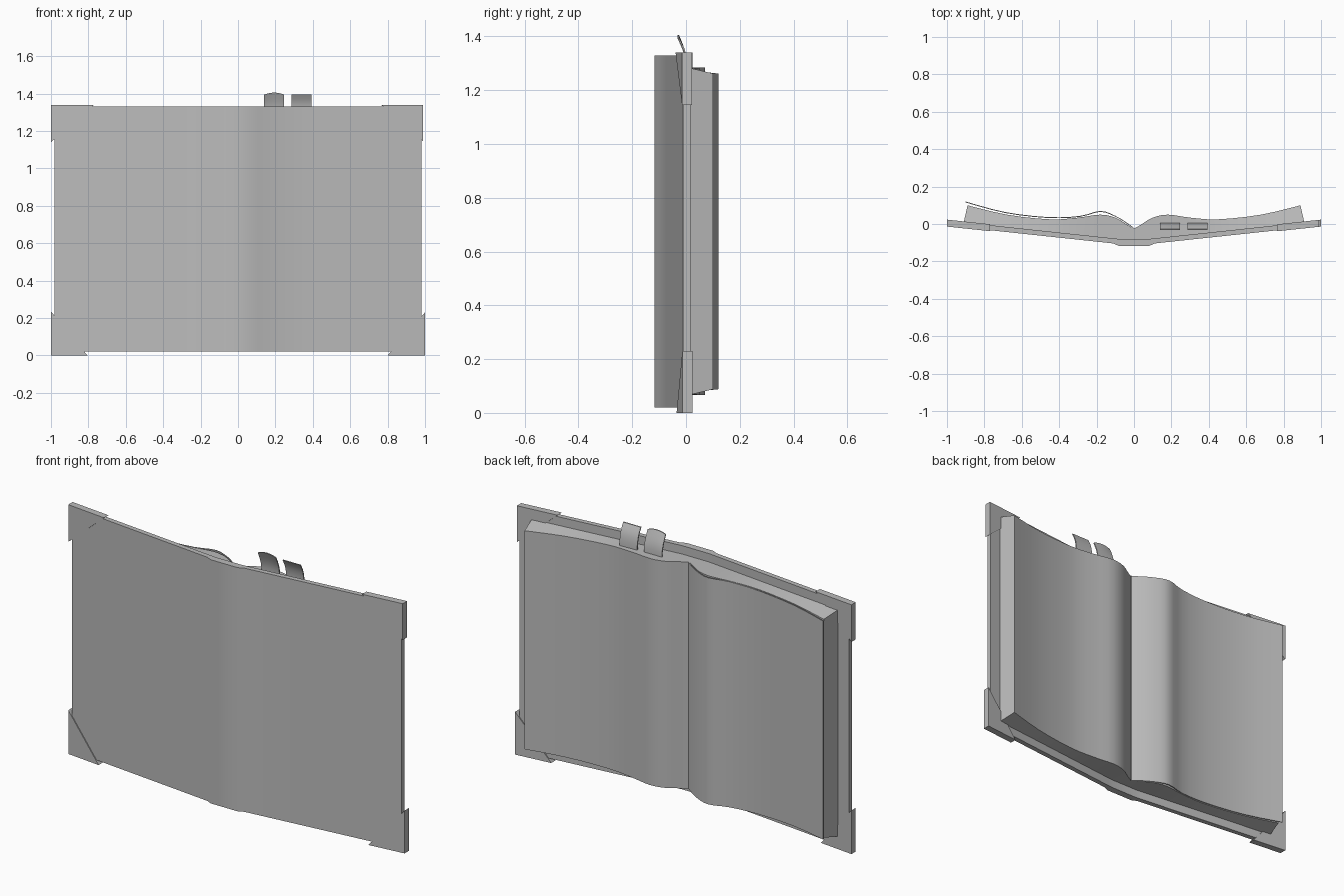
import bpy, bmesh, math

if "Cube" in bpy.data.objects:
    bpy.data.objects.remove(bpy.data.objects["Cube"])

MID = 0.675  # height of the book's centre line

grey = bpy.data.materials.new("book grey")
grey.diffuse_color = (0.5, 0.5, 0.5, 1)
grey.use_nodes = True
grey.node_tree.nodes["Principled BSDF"].inputs["Base Color"].default_value = grey.diffuse_color


def finish(name, bm, angle=35):
    bmesh.ops.recalc_face_normals(bm, faces=bm.faces[:])
    me = bpy.data.meshes.new(name)
    bm.to_mesh(me)
    bm.free()
    me.materials.append(grey)
    ob = bpy.data.objects.new(name, me)
    bpy.context.collection.objects.link(ob)
    bpy.ops.object.select_all(action='DESELECT')
    bpy.context.view_layer.objects.active = ob
    ob.select_set(True)
    bpy.ops.object.shade_smooth_by_angle(angle=math.radians(angle))
    return ob


def loft(name, rings, angle=35):
    """Skin a closed solid through a row of equal cross-sections."""
    bm = bmesh.new()
    rows = [[bm.verts.new(p) for p in ring] for ring in rings]
    n = len(rows[0])
    for a, b in zip(rows, rows[1:]):
        for i in range(n):
            j = (i + 1) % n
            bm.faces.new((a[i], a[j], b[j], b[i]))
    bm.faces.new(rows[0])
    bm.faces.new(rows[-1])
    return finish(name, bm, angle)


def section(x0, y0, h0, x1, y1, h1):
    """Upright four-point section from the front point to the back point."""
    return [(x0, y0, MID - h0), (x1, y1, MID - h1),
            (x1, y1, MID + h1), (x0, y0, MID + h0)]


def smooth_curve(pts, steps=3):
    """Catmull-Rom curve through the points."""
    out = []
    for i in range(len(pts) - 1):
        p = [pts[max(0, i - 1)], pts[i], pts[i + 1], pts[min(len(pts) - 1, i + 2)]]
        for k in range(steps):
            t = k / steps
            out.append(tuple(0.5 * (2 * b + (c - a) * t + (2 * a - 5 * b + 4 * c - d) * t * t
                                    + (3 * b - a - 3 * c + d) * t ** 3)
                             for a, b, c, d in zip(*p)))
    return out + [pts[-1]]


def outer(x):
    return -0.105 + (abs(x) - 0.1) * 0.107


def inner(x):
    return max(-0.086, outer(x) + 0.027)


# Cover: two boards and a slightly raised spine
half = [(0.08, -0.118), (0.11, outer(0.11)), (0.4, outer(0.4)),
        (0.7, outer(0.7)), (0.98, outer(0.98))]
front = [(-x, y) for x, y in reversed(half)] + half
loft("cover", [section(x, y, 0.655, x, inner(x), 0.655) for x, y in front])

# Page block: curved leaves dipping into the gutter
leaf = smooth_curve([(0, -0.025), (0.04, -0.002), (0.1, 0.034), (0.18, 0.05), (0.3, 0.034),
                     (0.45, 0.025), (0.68, 0.05), (0.89, 0.1)])


def page_half(x):
    return 0.609 - 0.022 * max(0, (abs(x) - 0.2) / 0.7)


curve = [(-x, y) for x, y in reversed(leaf[1:])] + leaf
loft("page_block", [section(x * 1.024, inner(x * 1.024) - 0.004, 0.61, x, y, page_half(x))
                    for x, y in curve])

# Loose leaf lifted off the left-hand pages
sheet = smooth_curve([(0, -0.022), (-0.04, 0.008), (-0.1, 0.044), (-0.18, 0.07), (-0.29, 0.043),
                      (-0.46, 0.037), (-0.69, 0.064), (-0.9, 0.12)])
loft("loose_leaf", [section(x, y - 0.005, page_half(x), x, y, page_half(x)) for x, y in sheet])


# Triangular corner guards wrapping the boards
def corner(name, x_edge, x_tip, z_edge, z_tip):
    bm = bmesh.new()
    rows = []
    for f, pad in ((outer, -0.005), (inner, 0.005)):
        rows.append([bm.verts.new((x, f(x) + pad, z)) for x, z in
                     ((x_edge, z_edge), (x_tip, z_edge), (x_edge, z_tip))])
    a, b = rows
    bm.faces.new(a)
    bm.faces.new(b)
    for i in range(3):
        j = (i + 1) % 3
        bm.faces.new((a[i], a[j], b[j], b[i]))
    finish(name, bm)


corner("corner_top_left", -1.0, -0.77, 1.34, 1.14)
corner("corner_top_right", 0.99, 0.765, 1.34, 1.145)
corner("corner_bottom_left", -1.0, -0.805, 0.0, 0.235)
corner("corner_bottom_right", 1.0, 0.80, 0.0, 0.23)


# Bookmark tabs curling forward out of the pages
def tab(name, x0, x1, top, arch):
    path = smooth_curve([(0.0, 1.25), (-0.002, 1.31), (-0.012, 1.355), (-0.032, top)])
    rings = []
    cols = 6
    for i in range(cols + 1):
        u = i / cols
        x = x0 + (x1 - x0) * u
        drop = arch * (2 * u - 1) ** 2
        line = [(y, z - drop * max(0, (z - 1.25) / (top - 1.25))) for y, z in path]
        rings.append([(x, y, z) for y, z in line] +
                     [(x, y + 0.006, z) for y, z in reversed(line)])
    loft(name, rings)


tab("bookmark_tab_inner", 0.14, 0.247, 1.405, 0.011)
tab("bookmark_tab_outer", 0.287, 0.392, 1.394, 0.0)
